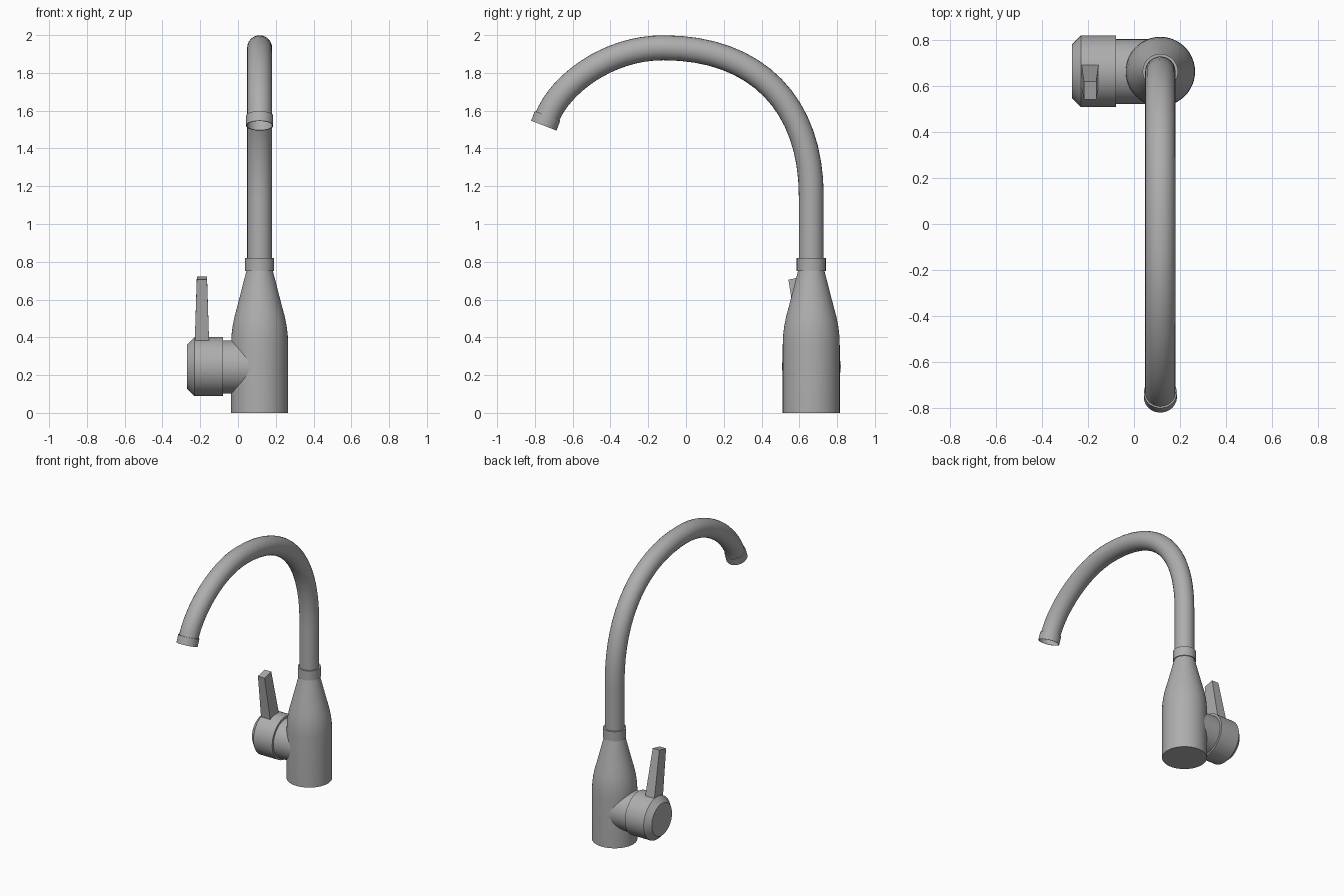
import bpy, bmesh, math
from mathutils import Vector, Matrix

if "Cube" in bpy.data.objects:
    bpy.data.objects.remove(bpy.data.objects["Cube"])

AX, AY = 0.1145, 0.663          # vertical axis of the tap body

# Dark grey metal
metal = bpy.data.materials.new("dark_metal")
metal.diffuse_color = (0.42, 0.42, 0.42, 1)
metal.use_nodes = True
metal.node_tree.nodes["Principled BSDF"].inputs["Base Color"].default_value = metal.diffuse_color


def finish(obj, angle=30):
    bpy.ops.object.select_all(action='DESELECT')
    obj.select_set(True)
    bpy.context.view_layer.objects.active = obj
    obj.data.materials.clear()
    obj.data.materials.append(metal)
    bpy.ops.object.shade_smooth_by_angle(angle=math.radians(angle))


def mesh_object(name, bm):
    bmesh.ops.recalc_face_normals(bm, faces=bm.faces)
    me = bpy.data.meshes.new(name)
    bm.to_mesh(me)
    bm.free()
    obj = bpy.data.objects.new(name, me)
    bpy.context.collection.objects.link(obj)
    finish(obj)
    return obj


def lathe(name, profile, origin, direction=(0, 0, 1), segs=48):
    """Revolve (radius, height) points around an axis and cap both ends."""
    bm = bmesh.new()
    rings = [[bm.verts.new((r * math.cos(2 * math.pi * i / segs),
                            r * math.sin(2 * math.pi * i / segs), h))
              for i in range(segs)] for r, h in profile]
    for a, b in zip(rings, rings[1:]):
        for i in range(segs):
            j = (i + 1) % segs
            bm.faces.new((a[i], a[j], b[j], b[i]))
    bm.faces.new(rings[0])
    bm.faces.new(rings[-1])
    rot = Vector(direction).to_track_quat('Z', 'Y').to_matrix().to_4x4()
    bm.transform(Matrix.Translation(origin) @ rot)
    return mesh_object(name, bm)


# Bottle-shaped body and collar
lathe("body", [(0.151, 0), (0.151, 0.36), (0.149, 0.41), (0.143, 0.46), (0.133, 0.51),
               (0.118, 0.565), (0.07, 0.752)], (AX, AY, 0))
lathe("collar", [(0.077, 0.75), (0.077, 0.82)], (AX, AY, 0))

# Side valve: neck and chamfered knob
lathe("valve_neck", [(0.141, 0), (0.141, 0.2)], (AX, AY, 0.243), (-1, 0, 0))
lathe("valve_knob", [(0.156, 0.193), (0.156, 0.345), (0.117, 0.384)],
      (AX, AY + 0.001, 0.245), (-1, 0, 0))

# Tapered lever leaning to the front
bm = bmesh.new()
cx = -0.191
low = [bm.verts.new((cx + x, y, 0.34)) for x, y in
       ((-0.039, 0.60), (0.039, 0.60), (0.039, 0.705), (-0.039, 0.705))]
top = [bm.verts.new((cx + x, y, z)) for x, y, z in
       ((-0.027, 0.542, 0.705), (0.027, 0.542, 0.705),
        (0.027, 0.62, 0.722), (-0.027, 0.62, 0.722))]
bm.faces.new(low)
bm.faces.new(top)
for i in range(4):
    j = (i + 1) % 4
    bm.faces.new((low[i], low[j], top[j], top[i]))
mesh_object("lever", bm)

# Swan-neck spout: point, left handle, right handle as (y, z)
path = [((AY, 0.78), (AY, 0.7), (AY, 0.9)),
        ((AY, 1.15), (AY, 1.05), (AY, 1.63)),
        ((-0.12, 1.933), (0.38, 1.933), (-0.42, 1.933)),
        ((-0.735, 1.565), (-0.67, 1.733), (-0.77, 1.47))]
cu = bpy.data.curves.new("spout", 'CURVE')
cu.dimensions = '3D'
cu.bevel_depth = 0.066
cu.bevel_resolution = 10
cu.resolution_u = 16
sp = cu.splines.new('BEZIER')
sp.bezier_points.add(len(path) - 1)
for bp, (co, left, right) in zip(sp.bezier_points, path):
    bp.handle_left_type = bp.handle_right_type = 'FREE'
    bp.co = (AX, *co)
    bp.handle_left = (AX, *left)
    bp.handle_right = (AX, *right)
spout = bpy.data.objects.new("spout", cu)
bpy.context.collection.objects.link(spout)
bpy.ops.object.select_all(action='DESELECT')
bpy.context.view_layer.objects.active = spout
spout.select_set(True)
bpy.ops.object.convert(target='MESH')
finish(bpy.context.view_layer.objects.active)

# Aerator ring at the spout tip, hollow underneath
lathe("spout_tip", [(0.06, 0), (0.072, 0), (0.072, 0.055), (0.067, 0.055), (0.067, 0.003)],
      (AX, -0.733, 1.572), (0, -0.36, -0.93))
